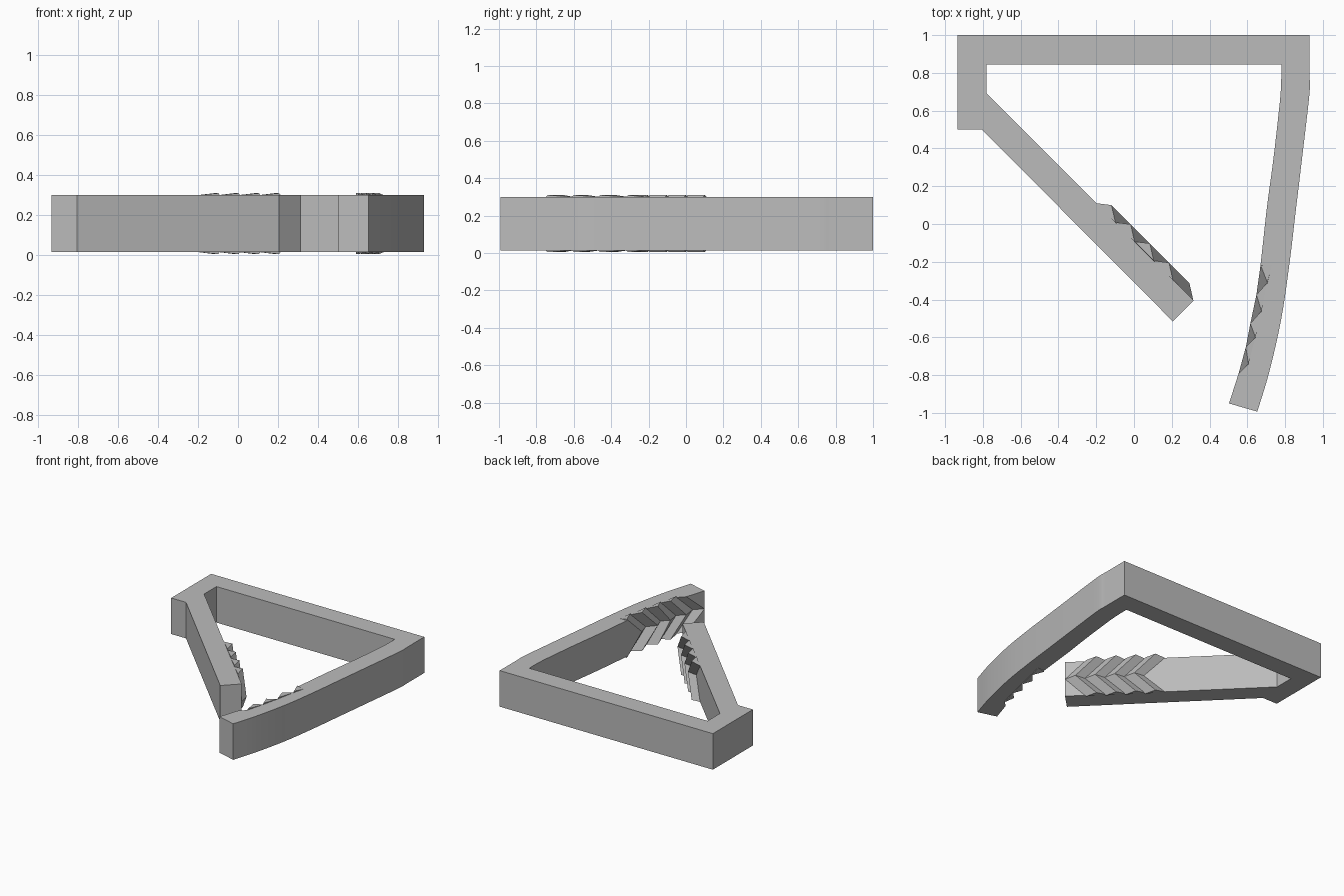
import bpy
import bmesh
from mathutils import Vector

if "Cube" in bpy.data.objects:
    bpy.data.objects.remove(bpy.data.objects["Cube"], do_unlink=True)

BOTTOM, MID, TOP, LIP = 0.015, 0.1575, 0.30, 0.31

grey = bpy.data.materials.new("plain grey")
grey.use_nodes = True
grey.diffuse_color = (0.5, 0.5, 0.5, 1)
grey.node_tree.nodes["Principled BSDF"].inputs["Base Color"].default_value = (0.5, 0.5, 0.5, 1)


def finish(name, bm):
    bmesh.ops.remove_doubles(bm, verts=bm.verts, dist=0.0001)
    bmesh.ops.recalc_face_normals(bm, faces=bm.faces)
    mesh = bpy.data.meshes.new(name)
    bm.to_mesh(mesh)
    bm.free()
    mesh.materials.append(grey)
    obj = bpy.data.objects.new(name, mesh)
    bpy.context.collection.objects.link(obj)
    return obj


def smooth_path(points, steps=6):
    """Curve passing through all the points."""
    p = [Vector(q) for q in points]
    p = [2 * p[0] - p[1]] + p + [2 * p[-1] - p[-2]]
    out = []
    for a, b, c, d in zip(p, p[1:], p[2:], p[3:]):
        for i in range(steps):
            t = i / steps
            out.append(0.5 * (2 * b + (c - a) * t + (2 * a - 5 * b + 4 * c - d) * t ** 2
                              + (3 * b - a - 3 * c + d) * t ** 3))
    return out + [p[-2]]


def extrude_outline(name, outline):
    bm = bmesh.new()
    face = bm.faces.new([bm.verts.new((p[0], p[1], BOTTOM)) for p in outline])
    res = bmesh.ops.extrude_face_region(bm, geom=[face])
    verts = [v for v in res["geom"] if isinstance(v, bmesh.types.BMVert)]
    bmesh.ops.translate(bm, verts=verts, vec=(0, 0, TOP - BOTTOM))
    return finish(name, bm)


def chevron_tooth(name, end, middle, lips):
    """Loft a section from the bottom to mid height and back to the top."""
    bm = bmesh.new()
    n = len(end)
    heights = [LIP if lip else TOP for lip in lips]
    rows = [[bm.verts.new((p[0], p[1], 2 * MID - h)) for p, h in zip(end, heights)],
            [bm.verts.new((p[0], p[1], MID)) for p in middle],
            [bm.verts.new((p[0], p[1], h)) for p, h in zip(end, heights)]]
    for low, high in zip(rows, rows[1:]):
        for i in range(n):
            j = (i + 1) % n
            bm.faces.new((low[i], low[j], high[j], high[i]))
    bm.faces.new(rows[0])
    bm.faces.new(rows[2])
    return finish(name, bm)


# Curved jaw: crests and valleys along its inner side
crests = [(0.67, -0.217), (0.648, -0.375), (0.616, -0.527),
          (0.592, -0.652), (0.553, -0.794), (0.503, -0.95)]
valleys = [(0.706, -0.31), (0.675, -0.46), (0.643, -0.6), (0.606, -0.74), (0.565, -0.89)]
tip = (0.555, -0.965)

outer = smooth_path([(0.93, 0.78), (0.928, 0.68), (0.886, 0.317), (0.854, 0.05),
                     (0.823, -0.21), (0.78, -0.5), (0.717, -0.78), (0.653, -0.993)])
inner = smooth_path([crests[0], (0.685, -0.08), (0.706, 0.106), (0.738, 0.344),
                     (0.765, 0.58), (0.776, 0.69), (0.78, 0.78)])

# Frame: back bar, straight arm and curved arm in one outline
outline = [(-0.935, 1), (0.93, 1)] + outer + [tip] + valleys[::-1] + inner
outline += [(0.78, 0.845), (-0.78, 0.845), (-0.78, 0.69), (0.315, -0.405),
            (0.205, -0.515), (-0.805, 0.5), (-0.935, 0.5)]
frame = extrude_outline("clip_frame", outline)
bpy.context.view_layer.objects.active = frame
frame.select_set(True)
bpy.ops.object.shade_smooth_by_angle(angle=0.35)

# Curved jaw teeth
root = (0.73, -0.217)
chevron_tooth("curved_jaw_first_tooth", [root, crests[0], crests[0], valleys[0]],
              [root, crests[0], crests[1], valleys[1]], (0, 1, 1, 1))
for k in range(1, 4):
    chevron_tooth(f"curved_jaw_tooth_{k}", [valleys[k - 1], crests[k], valleys[k]],
                  [valleys[k], crests[k + 1], valleys[k + 1]], (0, 1, 1))
chevron_tooth("curved_jaw_end_tooth", [valleys[3], crests[4], crests[5], tip],
              [valleys[4], crests[5], crests[5], tip], (0, 0, 0, 0))

# Straight jaw teeth
along = Vector((1, -1)).normalized()
out = Vector((1, 1)).normalized()
start = Vector((-0.2, 0.11))
pitch, shift = 0.1435, 0.153
for k in range(4):
    base = start + along * pitch * k
    section = [base, base + along * 0.064 + out * 0.05, base + along * pitch]
    chevron_tooth(f"straight_jaw_tooth_{k + 1}", section,
                  [p + along * shift for p in section], (0, 1, 1))
